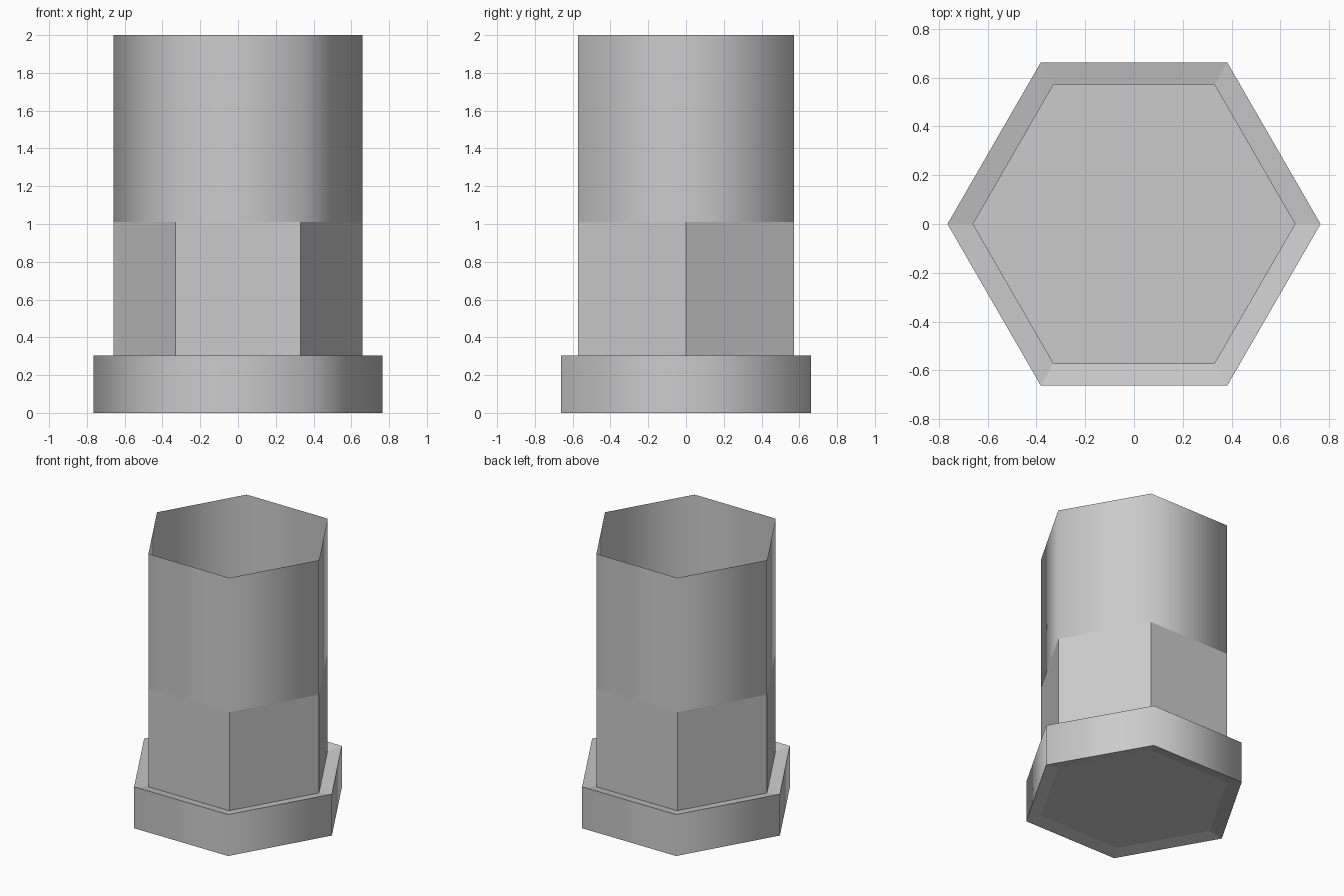
import bpy
import bmesh
from math import cos, sin, tau

SIDES = 6
TUBE_R, FLANGE_R = 0.66, 0.765

cube = bpy.data.objects.get("Cube")
if cube:
    bpy.data.objects.remove(cube, do_unlink=True)

grey = bpy.data.materials.new("light_grey")
grey.use_nodes = True
colour = (0.6, 0.6, 0.6, 1)
grey.diffuse_color = colour
grey.node_tree.nodes["Principled BSDF"].inputs["Base Color"].default_value = colour


def ring(bm, radius, z):
    """Hexagonal loop of vertices with corners on the x axis."""
    return [bm.verts.new((radius * cos(tau * i / SIDES), radius * sin(tau * i / SIDES), z))
            for i in range(SIDES)]


def hex_shell(name, sections, floor=False):
    """Skin of hexagonal sections, each (radius, z, band above is smooth)."""
    bm = bmesh.new()
    loops = [ring(bm, r, z) for r, z, _ in sections]
    for (_, _, smooth), low, high in zip(sections, loops, loops[1:]):
        for i in range(SIDES):
            j = (i + 1) % SIDES
            bm.faces.new((low[i], low[j], high[j], high[i])).smooth = smooth
    if floor:
        bm.faces.new(loops[0][::-1])
    mesh = bpy.data.meshes.new(name)
    bm.to_mesh(mesh)
    bm.free()
    mesh.materials.append(grey)
    obj = bpy.data.objects.new(name, mesh)
    bpy.context.collection.objects.link(obj)
    return obj


# Flange with slightly dished rims and a closed bottom
hex_shell("base_flange", [(TUBE_R, 0.02, False), (FLANGE_R, 0, True),
                          (FLANGE_R, 0.305, False), (TUBE_R, 0.285, False)], floor=True)

# Flat-sided lower body
hex_shell("lower_body", [(TUBE_R, 0.285, False), (TUBE_R, 1.01, False)])

# Smooth-shaded, open-topped upper tube
hex_shell("upper_tube", [(TUBE_R, 1.01, True), (TUBE_R, 2, True)])
